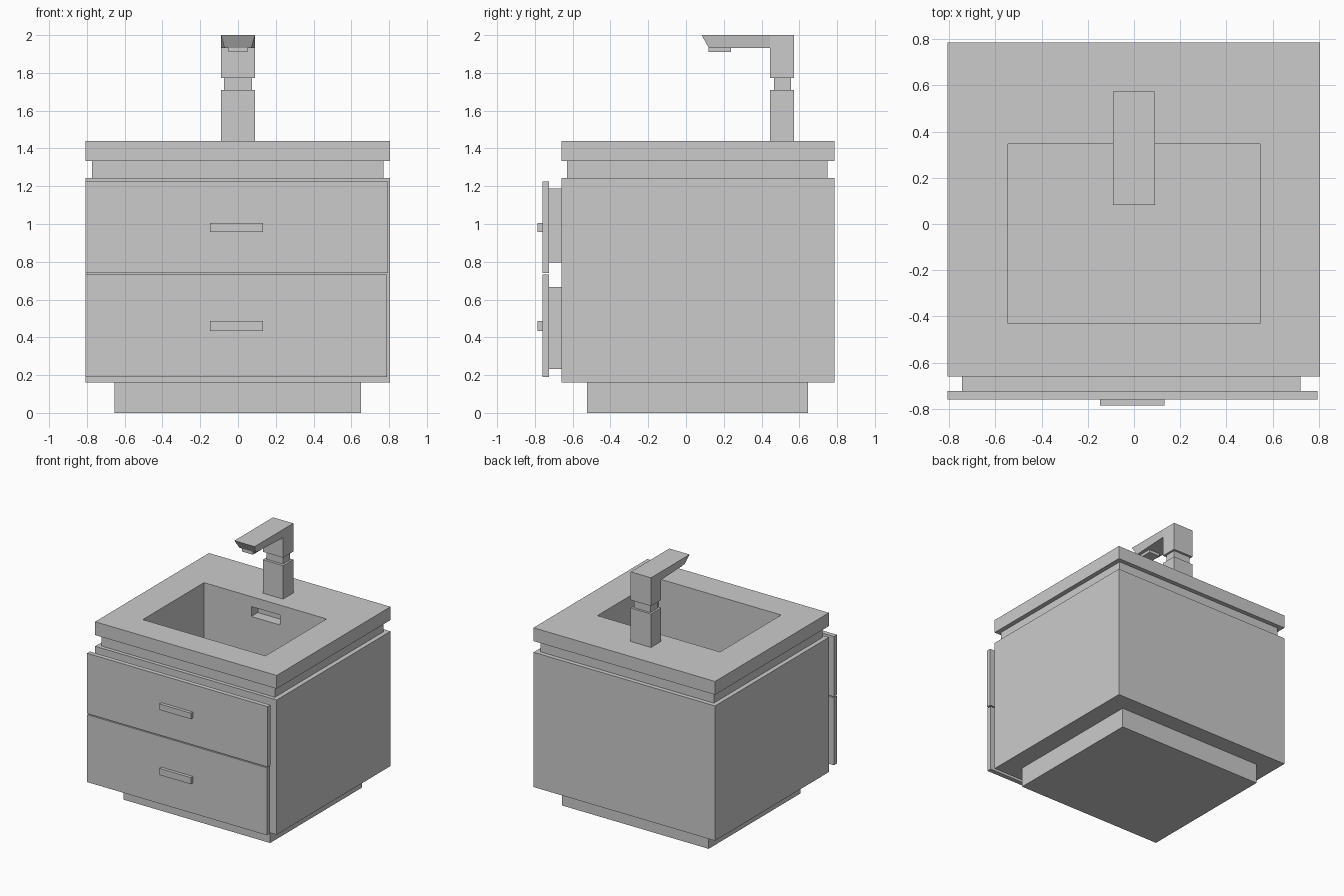
import bpy
import bmesh

default = bpy.data.objects.get("Cube")
if default:
    bpy.data.objects.remove(default, do_unlink=True)

GREY = (0.6, 0.6, 0.6, 1.0)
grey = bpy.data.materials.new("plain grey")
grey.use_nodes = True
grey.diffuse_color = GREY
grey.node_tree.nodes["Principled BSDF"].inputs["Base Color"].default_value = GREY


def box(name, xs, ys, zs, shape=None):
    """Box from its extents; shape(co) may move each corner."""
    bm = bmesh.new()
    bmesh.ops.create_cube(bm, size=1)
    for v in bm.verts:
        for i, span in enumerate((xs, ys, zs)):
            v.co[i] = span[v.co[i] > 0]
        if shape:
            shape(v.co)
    mesh = bpy.data.meshes.new(name)
    bm.to_mesh(mesh)
    bm.free()
    mesh.materials.append(grey)
    obj = bpy.data.objects.new(name, mesh)
    bpy.context.collection.objects.link(obj)
    return obj


# Plinth, cabinet body, recessed band and countertop
BODY_X, BODY_Y = (-0.808, 0.806), (-0.66, 0.785)
box("plinth", (-0.653, 0.652), (-0.523, 0.645), (0, 0.16))
cabinet = box("cabinet", BODY_X, BODY_Y, (0.16, 1.243))
band = box("recessed_band", (-0.772, 0.769), (-0.63, 0.75), (1.243, 1.333))
counter = box("countertop", BODY_X, BODY_Y, (1.333, 1.44))

# Basin and overflow slot are cut through the stacked parts
cutters = [
    box("basin_cutter", (-0.545, 0.545), (-0.43, 0.347), (0.85, 1.6)),
    box("overflow_cutter", (-0.125, 0.13), (0.3, 0.43), (1.28, 1.36)),
]
for cutter in cutters:
    cutter.hide_render = True
for part in (cabinet, band, counter):
    for cutter in cutters:
        if part is cabinet and cutter is cutters[1]:
            continue
        cut = part.modifiers.new(cutter.name, "BOOLEAN")
        cut.operation = "DIFFERENCE"
        cut.solver = "EXACT"
        cut.object = cutter
    bpy.context.view_layer.update()
    graph = bpy.context.evaluated_depsgraph_get()
    result = bpy.data.meshes.new_from_object(part.evaluated_get(graph))
    part.modifiers.clear()
    part.data = result
for cutter in cutters:
    bpy.data.objects.remove(cutter, do_unlink=True)

# Drawers: box behind, front panel, bar handle
drawers = [
    # name, panel z, box z, handle z, panel right edge
    ("upper", (0.74, 1.225), (0.796, 1.188), (0.957, 1.005), 0.795),
    ("lower", (0.19, 0.732), (0.233, 0.667), (0.434, 0.487), 0.79),
]
for name, panel_z, box_z, handle_z, right in drawers:
    box(name + "_drawer_box", (-0.745, 0.72), (-0.724, -0.66), box_z)
    box(name + "_drawer_front", (-0.808, right), (-0.761, -0.724), panel_z)
    box(name + "_drawer_handle", (-0.148, 0.132), (-0.787, -0.761), handle_z)

# Tap: column, narrow neck, head block, tapered spout and outlet
TAP_X, TAP_Y = (-0.09, 0.09), (0.444, 0.573)
box("tap_column", TAP_X, TAP_Y, (1.44, 1.709))
box("tap_neck", (-0.074, 0.074), (0.465, 0.555), (1.709, 1.773))
box("tap_head", TAP_X, TAP_Y, (1.773, 2.0))


def taper_tip(co):
    # Pull the lower front edge back and narrow it
    if co.y < 0.2 and co.z < 1.95:
        co.y = 0.12
        co.x *= 0.8


box("tap_spout", TAP_X, (0.083, 0.444), (1.933, 2.0), taper_tip)
box("tap_outlet", (-0.049, 0.049), (0.12, 0.238), (1.91, 1.933))
